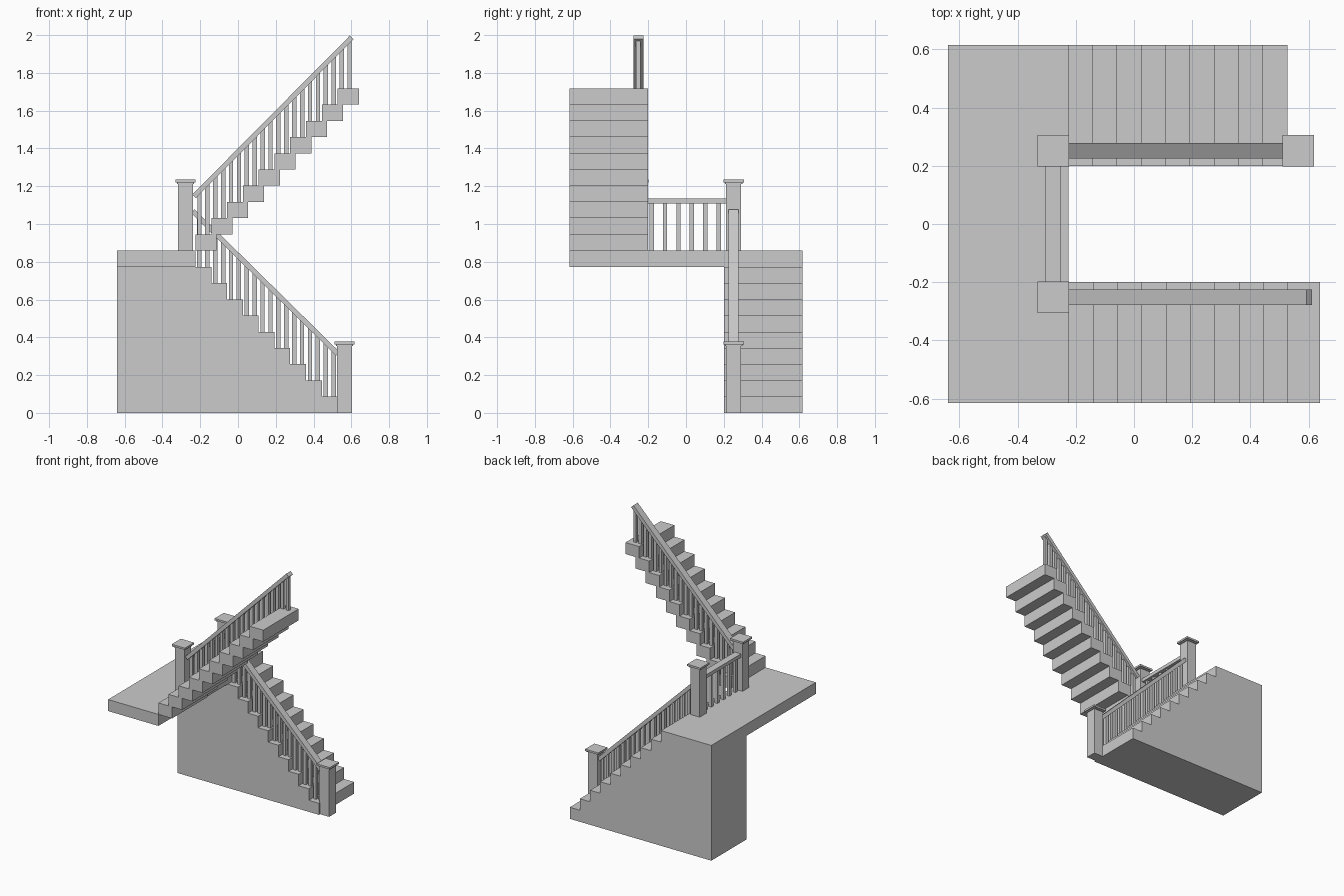
import bpy, bmesh, math
from mathutils import Matrix, Vector

if "Cube" in bpy.data.objects:
    bpy.data.objects.remove(bpy.data.objects["Cube"])

RUN, RISE = 0.0836, 0.0859
LAND_X = -0.225          # landing edge
LAND_Z = RISE * 10       # landing height
YI, YO = 0.2, 0.616      # inner / outer flight edges
RAIL_Y = 0.252


def finish(bm, name):
    bmesh.ops.recalc_face_normals(bm, faces=bm.faces)
    me = bpy.data.meshes.new(name)
    bm.to_mesh(me)
    bm.free()
    ob = bpy.data.objects.new(name, me)
    bpy.context.collection.objects.link(ob)
    return ob


def add_box(bm, lo, hi):
    lo, hi = Vector(lo), Vector(hi)
    m = Matrix.Translation((lo + hi) / 2) @ Matrix.Diagonal((*(hi - lo), 1))
    bmesh.ops.create_cube(bm, size=1, matrix=m)


def boxes(name, items):
    bm = bmesh.new()
    for lo, hi in items:
        add_box(bm, lo, hi)
    return finish(bm, name)


def extrude_xz(name, pts, y0, y1):
    bm = bmesh.new()
    f = bm.faces.new([bm.verts.new((x, y0, z)) for x, z in pts])
    r = bmesh.ops.extrude_face_region(bm, geom=[f])
    vs = [v for v in r["geom"] if isinstance(v, bmesh.types.BMVert)]
    bmesh.ops.translate(bm, verts=vs, vec=(0, y1 - y0, 0))
    return finish(bm, name)


# Solid lower flight with stepped top
pts = [(-0.64, 0)]
for k in range(1, 10):
    xr = LAND_X + RUN * (10 - k)
    pts += [(xr, RISE * (k - 1)), (xr, RISE * k)]
pts.append((-0.64, RISE * 9))
extrude_xz("lower_flight", pts, YI, YO)

# Landing slab
boxes("landing", [((-0.64, -YO, RISE * 9), (LAND_X, YO, LAND_Z))])

# Floating upper treads
for k in range(10):
    x, z = LAND_X + RUN * k, LAND_Z + RISE * k
    boxes(f"upper_tread_{k + 1}", [((x, -YO, z), (x + 0.112, -YI, z + RISE))])


# Newel posts with moulded caps
def newel(name, x, y, z0, top):
    def block(h, a, b):
        return ((x - h, y - h, a), (x + h, y - h + 2 * h, b))
    boxes(name, [block(0.039, z0, top - 0.022),
                 block(0.046, top - 0.022, top - 0.014),
                 block(0.054, top - 0.014, top)])


NX = -0.278
newel("bottom_newel", 0.564, RAIL_Y, 0, 0.377)
newel("landing_newel_back", NX, RAIL_Y, LAND_Z, 1.235)
newel("landing_newel_front", NX, -RAIL_Y, LAND_Z, 1.235)


# Sloping handrails
def handrail(name, a, b, y, t=0.0135, w=0.026):
    a, b = Vector(a), Vector(b)
    d = (b - a).normalized()
    n = Vector((-d.y, d.x)) * t
    extrude_xz(name, [a - n, b - n, b + n, a + n], y - w, y + w)


LOW = ((-0.239, 1.068), (0.528, 0.313))
UP = ((-0.232, 1.147), (0.602, 1.988))
handrail("lower_handrail", *LOW, RAIL_Y)
handrail("upper_handrail", *UP, -RAIL_Y)
boxes("landing_handrail", [((NX - 0.026, -0.22, 1.109), (NX + 0.026, 0.22, 1.135))])


# Balusters, two per tread, tops cut along the rail slope
def balusters(name, rail, spots, y, w=0.0115):
    (x0, z0), (x1, z1) = rail
    bm = bmesh.new()
    for x, z in spots:
        add_box(bm, (x - w, y - w, z), (x + w, y + w, z + 0.1))
    bm.verts.ensure_lookup_table()
    for i in range(0, len(bm.verts), 8):
        vs = bm.verts[i:i + 8]
        mid = sum(v.co.z for v in vs) / 8
        for v in vs:
            if v.co.z > mid:
                v.co.z = z0 + (z1 - z0) * (v.co.x - x0) / (x1 - x0) - 0.01
    return finish(bm, name)


low, up = [], []
for k in range(1, 10):
    xr = LAND_X + RUN * (10 - k)
    low += [(xr - 0.021, RISE * k), (xr - 0.063, RISE * k)]
for k in range(10):
    xl, z = LAND_X + RUN * k, LAND_Z + RISE * (k + 1)
    up += [(xl + 0.021, z), (xl + 0.063, z)]
balusters("lower_balusters", LOW, low, RAIL_Y)
balusters("upper_balusters", UP, up, -RAIL_Y)

# Landing balusters
boxes("landing_balusters",
      [((NX - 0.0115, y - 0.0115, LAND_Z), (NX + 0.0115, y + 0.0115, 1.112))
       for y in (-0.182 + 0.071 * i for i in range(6))])
